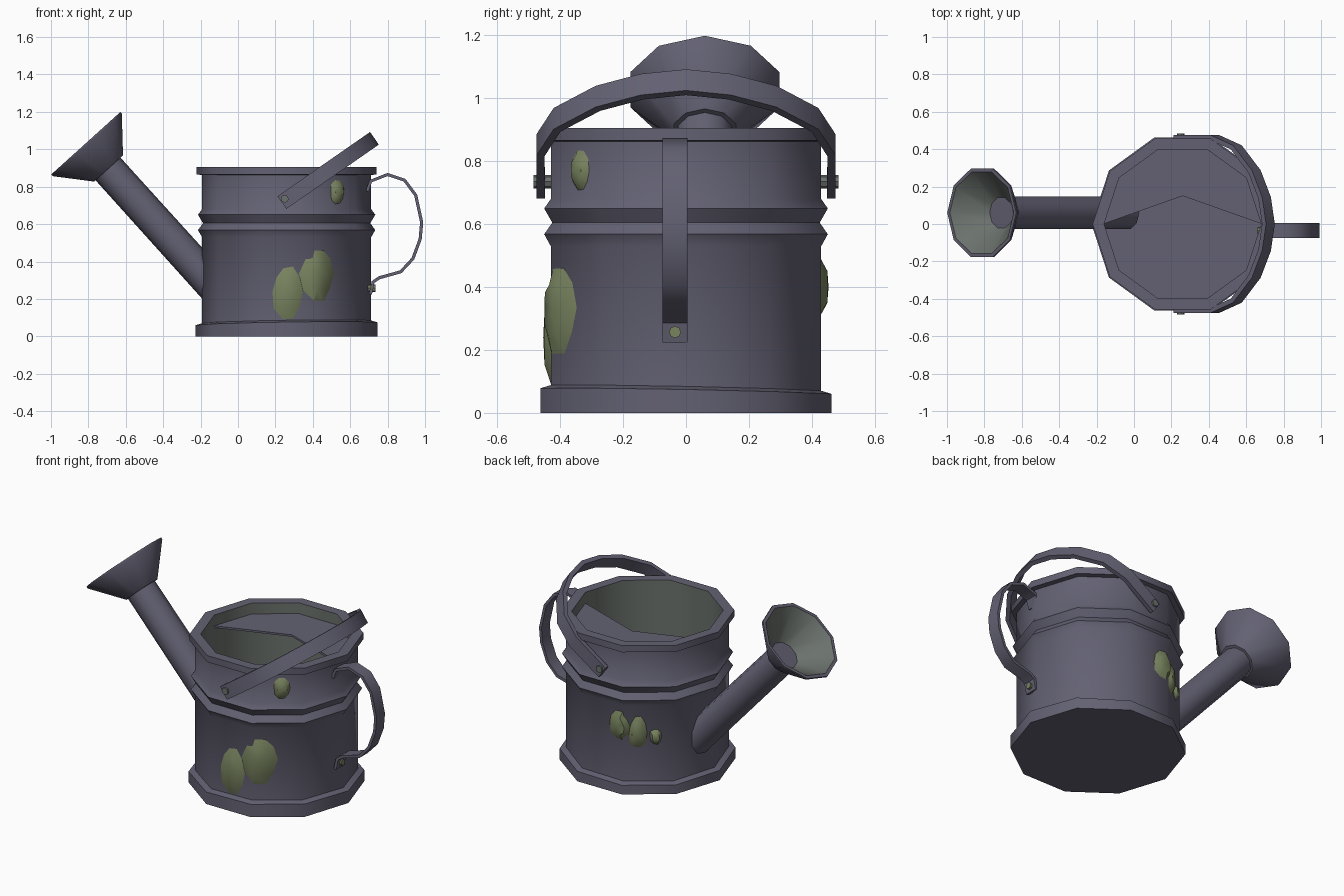
import bpy, bmesh, math, random
from mathutils import Vector, Matrix

if "Cube" in bpy.data.objects:
    bpy.data.objects.remove(bpy.data.objects["Cube"])

random.seed(4)


def material(name, rgb):
    m = bpy.data.materials.new(name)
    m.diffuse_color = (*rgb, 1)
    m.use_nodes = True
    m.node_tree.nodes["Principled BSDF"].inputs["Base Color"].default_value = m.diffuse_color
    return m


METAL = material("dull violet metal", (0.125, 0.12, 0.17))
INNER = material("grey green lining", (0.145, 0.165, 0.15))
MOSS = material("moss green", (0.19, 0.23, 0.115))

SIDES = 10
CX = 0.26          # body axis
WALL = 0.452       # body radius at the corners


def finish(name, bm, mats, angle=40):
    bmesh.ops.remove_doubles(bm, verts=bm.verts, dist=1e-5)
    bmesh.ops.recalc_face_normals(bm, faces=bm.faces)
    for f in bm.faces:
        f.smooth = True
    me = bpy.data.meshes.new(name)
    bm.to_mesh(me)
    bm.free()
    for m in mats:
        me.materials.append(m)
    me.set_sharp_from_angle(angle=math.radians(angle))
    ob = bpy.data.objects.new(name, me)
    bpy.context.collection.objects.link(ob)
    return ob


def lathe(name, profile, matrix, mats, lined=(), wobble=None, n=SIDES):
    """Turn a (radius, height) profile; segments in `lined` use material 1."""
    bm = bmesh.new()
    rings = []
    for i, (r, z) in enumerate(profile):
        ring = []
        for k in range(n):
            a = math.tau * k / n
            dz = wobble(i, a) if wobble else 0
            ring.append(bm.verts.new(matrix @ Vector((r * math.cos(a), r * math.sin(a), z + dz))))
            if r == 0:
                break
        rings.append(ring)
    for i in range(len(rings) - 1):
        lo, hi = rings[i], rings[i + 1]
        for k in range(n):
            j = (k + 1) % n
            if len(lo) == 1:
                f = bm.faces.new((lo[0], hi[j], hi[k]))
            elif len(hi) == 1:
                f = bm.faces.new((lo[k], lo[j], hi[0]))
            else:
                f = bm.faces.new((lo[k], lo[j], hi[j], hi[k]))
            f.material_index = 1 if i in lined else 0
    return finish(name, bm, mats)


def strap(name, path, across, width, thick):
    """Flat bar swept along a path with a constant width direction."""
    bm = bmesh.new()
    pts = [Vector(p) for p in path]
    across = Vector(across).normalized()
    rings = []
    for i, p in enumerate(pts):
        t0 = (p - pts[i - 1]).normalized() if i else Vector()
        t1 = (pts[i + 1] - p).normalized() if i < len(pts) - 1 else Vector()
        nrm = (t0 + t1).normalized().cross(across)
        rings.append([bm.verts.new(p + across * width / 2 * a + nrm * thick / 2 * b)
                      for a, b in ((-1, -1), (1, -1), (1, 1), (-1, 1))])
    for a, b in zip(rings, rings[1:]):
        for k in range(4):
            bm.faces.new((a[k], a[(k + 1) % 4], b[(k + 1) % 4], b[k]))
    bm.faces.new(rings[0])
    bm.faces.new(rings[-1])
    return finish(name, bm, [METAL])


def bolt(name, start, axis, length, radius, mat):
    rot = Vector((0, 0, 1)).rotation_difference(Vector(axis)).to_matrix().to_4x4()
    lathe(name, [(0, 0), (radius, 0), (radius, length), (0, length)],
          Matrix.Translation(start) @ rot, [mat], n=8)


def moss_patch(name, deg, z, half_w, half_h, points=10):
    """Ragged domed blob hugging the ten-sided wall."""
    def on_wall(u, v, lift):
        a = math.radians(deg) + u / 0.44
        step = math.tau / SIDES
        r = WALL * math.cos(step / 2) / math.cos(a % step - step / 2) + lift
        return bm.verts.new((CX + r * math.cos(a), r * math.sin(a), z + v))
    bm = bmesh.new()
    mid = on_wall(0, 0, 0.024)
    jag = [random.uniform(0.82, 1.06) for _ in range(points)]
    rings = []
    for s, lift in ((0.55, 0.02), (1, -0.004)):
        rings.append([on_wall(half_w * s * jag[k] * math.cos(math.tau * k / points),
                              half_h * s * jag[k] * math.sin(math.tau * k / points), lift)
                      for k in range(points)])
    a, b = rings
    for k in range(points):
        j = (k + 1) % points
        bm.faces.new((mid, a[k], a[j]))
        bm.faces.new((a[k], b[k], b[j], a[j]))
    finish(name, bm, [MOSS])


# Can body: foot ring, wall with two beads, rolled rim, lining and floor
body_profile = [(0, 0), (0.487, 0), (0.487, 0.055), (WALL, 0.065), (WALL, 0.53),
                (0.474, 0.568), (0.447, 0.605), (0.474, 0.65), (WALL, 0.68), (WALL, 0.862),
                (0.481, 0.866), (0.481, 0.906), (0.42, 0.906), (0.42, 0.06), (0, 0.06)]
lathe("can_body", body_profile, Matrix.Translation((CX, 0, 0)), [METAL, INNER], lined={12},
      wobble=lambda i, a: 0.012 * (1 + math.cos(a + 0.9)) if i in (2, 3) else 0)

# Half cover across the back of the opening
bm = bmesh.new()
outline = [(CX + 0.424 * math.cos(math.tau * k / 10), 0.424 * math.sin(math.tau * k / 10))
           for k in range(6)]
verts = [bm.verts.new((x, y, 0.84)) for x, y in outline + [(CX, 0.15)]]
for k in range(5):
    bm.faces.new((verts[6], verts[k], verts[k + 1]))
ext = bmesh.ops.extrude_face_region(bm, geom=bm.faces[:])
bmesh.ops.translate(bm, vec=(0, 0, -0.012),
                    verts=[e for e in ext["geom"] if isinstance(e, bmesh.types.BMVert)])
finish("half_cover", bm, [METAL])

# Spout and open sprinkler head
tilt = Matrix.Rotation(math.radians(-42.1), 4, "Y")
lathe("spout", [(0, 0), (0.092, 0), (0.09, 0.985), (0, 0.985)],
      Matrix.Translation((-0.04, 0.06, 0.17)) @ tilt, [METAL])
lathe("sprinkler_head", [(0, 0), (0.104, 0), (0.249, 0.17), (0.249, 0.182), (0.23, 0.182),
                         (0.085, 0.025), (0, 0.025)],
      Matrix.Translation((-0.692, 0.06, 0.897)) @ tilt, [METAL, INNER], lined={4})

# Side handle
side = [(0.69, 0.775), (0.71, 0.83), (0.80, 0.865), (0.89, 0.835), (0.95, 0.755), (0.982, 0.61),
        (0.974, 0.52), (0.935, 0.415), (0.87, 0.345), (0.755, 0.313), (0.722, 0.29), (0.708, 0.225)]
strap("side_handle", [(x, -0.035, z) for x, z in side], (0, 1, 0), 0.08, 0.017)
bolt("side_handle_bolt", (0.66, -0.035, 0.257), (1, 0, 0), 0.075, 0.019, MOSS)

# Swinging carry handle, mirrored about y = 0
half = [(0.462, 0), (0.462, 0.24), (0.41, 0.38), (0.28, 0.50), (0.14, 0.565)]
arch = half + [(0, 0.59)] + [(-y, s) for y, s in reversed(half)]
strap("carry_handle", [(0.235 + 0.82 * s, y, 0.715 + 0.57 * s) for y, s in arch],
      (-0.57, 0, 0.82), 0.082, 0.026)
for label, s in (("front", -1), ("back", 1)):
    bolt("carry_handle_bolt_" + label, (0.25, s * 0.40, 0.735), (0, s, 0), 0.085, 0.021, INNER)

# Moss patches: angle round the can, height, half width, half height
for i, spec in enumerate([(-89, 0.24, 0.10, 0.165), (-67, 0.335, 0.115, 0.165),
                          (-51, 0.77, 0.056, 0.072), (104, 0.40, 0.075, 0.095),
                          (118, 0.36, 0.06, 0.12), (131, 0.335, 0.04, 0.055)]):
    moss_patch("moss_patch_%d" % (i + 1), *spec)
